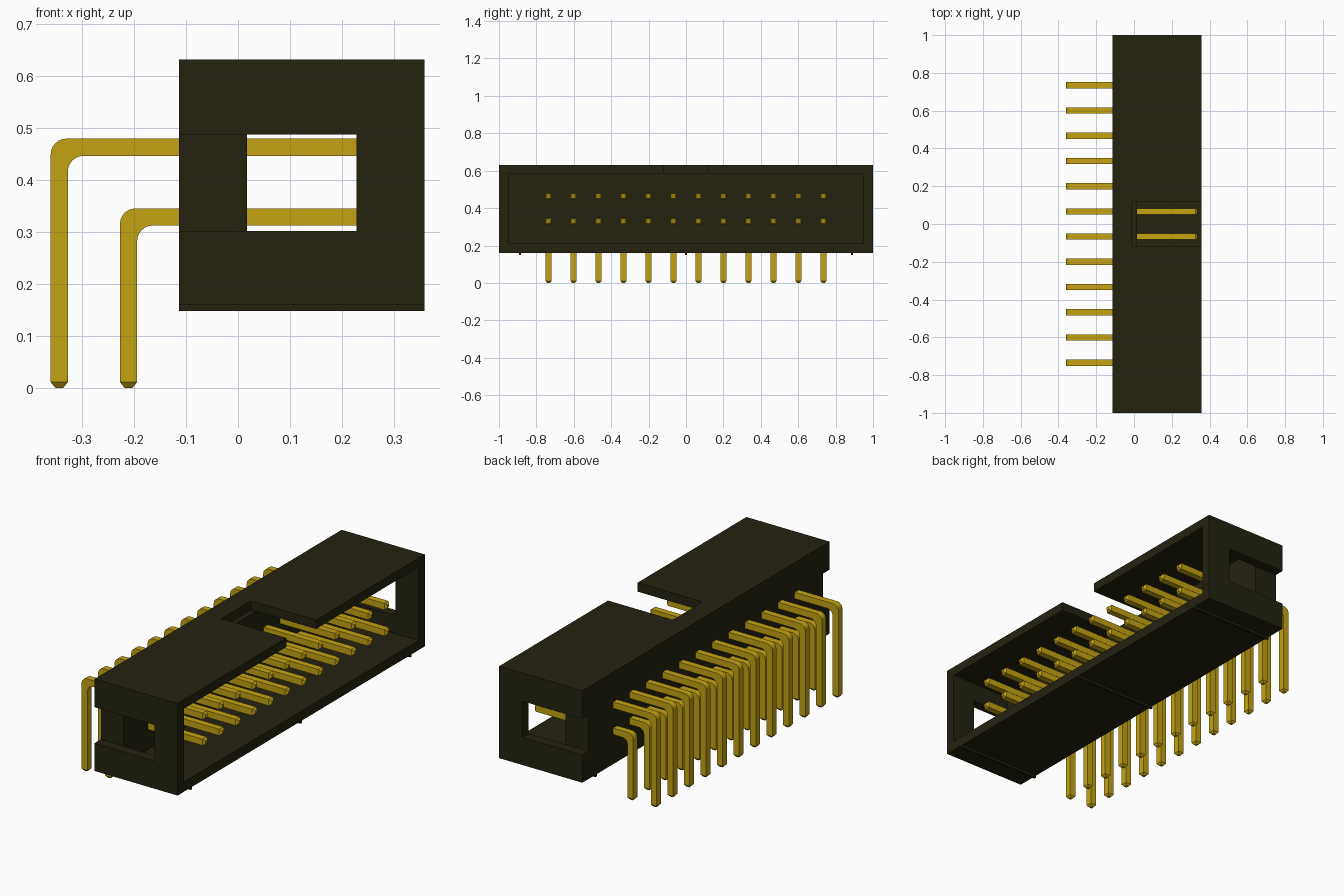
import bpy
import bmesh
import math

if "Cube" in bpy.data.objects:
    bpy.data.objects.remove(bpy.data.objects["Cube"], do_unlink=True)


def material(name, rgb):
    m = bpy.data.materials.new(name)
    m.use_nodes = True
    m.diffuse_color = (*rgb, 1)
    bsdf = m.node_tree.nodes["Principled BSDF"]
    bsdf.inputs["Base Color"].default_value = (*rgb, 1)
    bsdf.inputs["Roughness"].default_value = 0.6
    return m


PLASTIC = material("dark plastic", (0.0175, 0.0160, 0.0050))
GOLD = material("gold", (0.55, 0.37, 0.006))


def add_object(name, bm, mat):
    bmesh.ops.recalc_face_normals(bm, faces=bm.faces)
    me = bpy.data.meshes.new(name)
    bm.to_mesh(me)
    bm.free()
    me.materials.append(mat)
    ob = bpy.data.objects.new(name, me)
    bpy.context.collection.objects.link(ob)
    return ob


def box(name, x, y, z, mat=PLASTIC):
    """Box from (min, max) ranges on each axis."""
    bm = bmesh.new()
    bmesh.ops.create_cube(bm, size=1)
    for v in bm.verts:
        v.co = [r[0] if c < 0 else r[1] for c, r in zip(v.co, (x, y, z))]
    return add_object(name, bm, mat)


# Housing: a block hollowed out from the mating side
X0, X1 = -0.113, 0.358
Z0, Z1 = 0.16, 0.631
housing = box("housing", (X0, X1), (-1, 1), (Z0, Z1))
cutters = [
    box("cavity_cutter", (0.017, 0.5), (-0.95, 0.95), (0.21, 0.585)),
    box("key_slot_cutter", (-0.01, 0.5), (-0.12, 0.12), (0.584, 0.8)),
    box("front_window_cutter", (-0.3, 0.228), (-1.2, -0.949), (0.302, 0.487)),
    box("back_window_cutter", (-0.3, 0.228), (0.949, 1.2), (0.302, 0.487)),
]
bpy.context.view_layer.objects.active = housing
for cutter in cutters:
    cutter.hide_render = True
    mod = housing.modifiers.new(cutter.name, "BOOLEAN")
    mod.operation = "DIFFERENCE"
    mod.solver = "EXACT"
    mod.object = cutter
    bpy.ops.object.modifier_apply(modifier=mod.name)
    bpy.data.objects.remove(cutter, do_unlink=True)

# Thin standoff ribs under the housing
for i, y in enumerate((-0.888, 0, 0.888)):
    box(f"standoff_rib_{i + 1}", (X0, X1), (y - 0.006, y + 0.006), (0.148, Z0 + 0.002))

# Bent square pins with chamfered tips
W = 0.033      # pin thickness
R = 0.03       # bend radius
TIP = 0.011    # chamfer length
X_END = 0.337  # mating end


def pin(name, x_out, z_top, y):
    """Sweep a square section up the leg, round the bend and along the contact."""
    h, c = W / 2, 0.009
    # each section: outer (x, z), inner (x, z), half width in y
    sections = [
        ((x_out + c, 0), (x_out + W - c, 0), h - c),
        ((x_out, TIP), (x_out + W, TIP), h),
    ]
    for i in range(7):
        a = math.pi - math.pi / 2 * i / 6
        ox = x_out + R + R * math.cos(a)
        oz = z_top - R + R * math.sin(a)
        sections.append(((ox, oz), (ox + W, oz - W), h))
    sections += [
        ((X_END - TIP, z_top), (X_END - TIP, z_top - W), h),
        ((X_END, z_top - c), (X_END, z_top - W + c), h - c),
    ]
    bm = bmesh.new()
    rings = []
    for (ox, oz), (ix, iz), hw in sections:
        rings.append([bm.verts.new(p) for p in (
            (ox, -hw, oz), (ox, hw, oz), (ix, hw, iz), (ix, -hw, iz))])
    for a, b in zip(rings, rings[1:]):
        for k in range(4):
            j = (k + 1) % 4
            bm.faces.new((a[k], a[j], b[j], b[k]))
    bm.faces.new(rings[0])
    bm.faces.new(rings[-1])
    ob = add_object(name, bm, GOLD)
    ob.location.y = y
    return ob


COLUMNS, PITCH = 12, 0.1336
for i in range(COLUMNS):
    y = (i - (COLUMNS - 1) / 2) * PITCH
    pin(f"upper_pin_{i + 1}", -0.36, 0.479, y)
    pin(f"lower_pin_{i + 1}", -0.227, 0.345, y)
